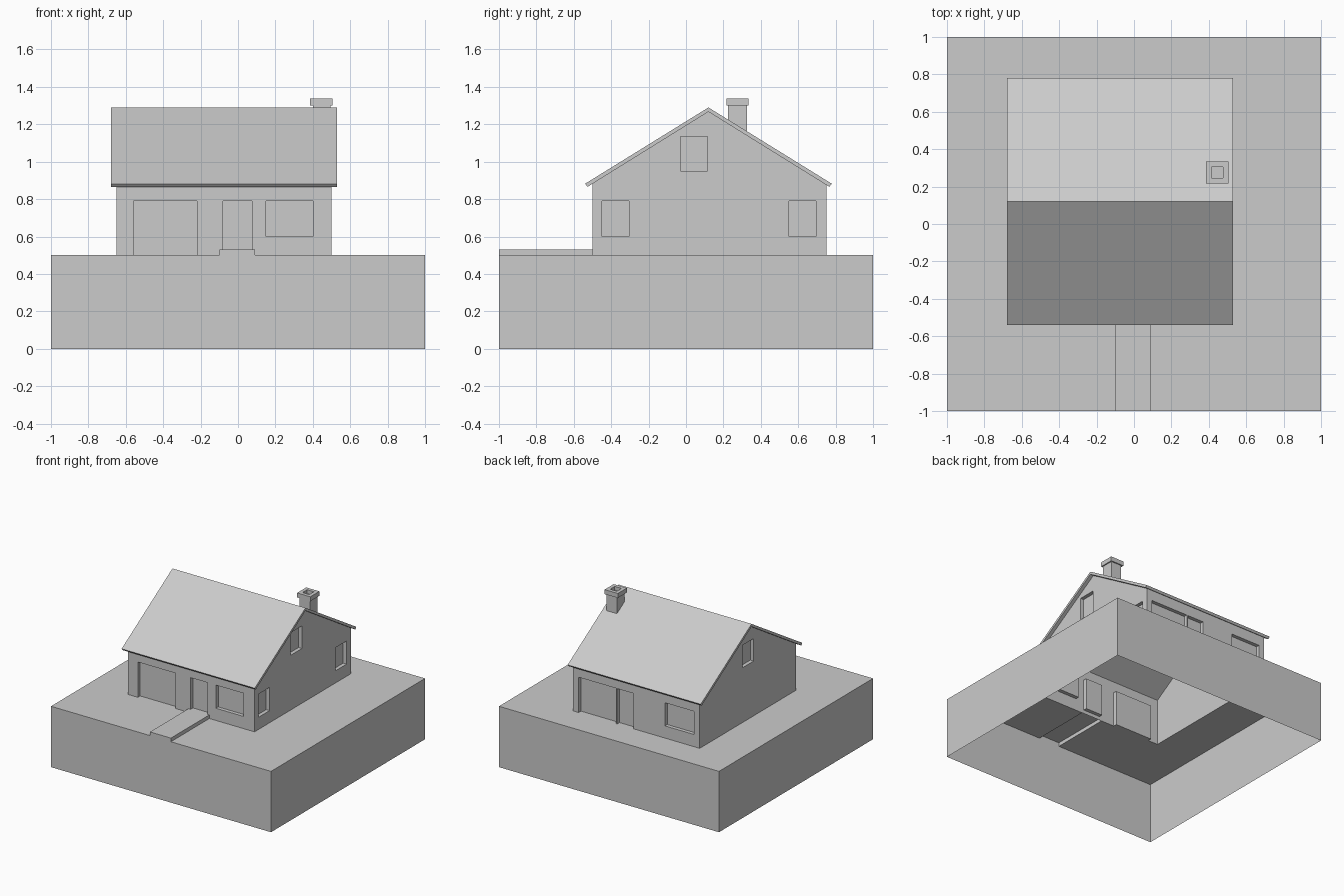
import bpy, bmesh
from mathutils import Vector

if "Cube" in bpy.data.objects:
    bpy.data.objects.remove(bpy.data.objects["Cube"])

X0, X1, Y0, Y1 = -0.65, 0.5, -0.5, 0.75      # house footprint
G, STEP = 0.5, 0.53                          # ground and path heights
RY, RZ = 0.12, 1.267                         # ridge under the roof
SLOPE, DEPTH = 0.62, 0.03                    # roof pitch, recess depth
EAVE = RZ - SLOPE * (RY - Y0)


def finish(name, bm):
    bmesh.ops.remove_doubles(bm, verts=bm.verts, dist=1e-4)
    bmesh.ops.recalc_face_normals(bm, faces=bm.faces)
    me = bpy.data.meshes.new(name)
    bm.to_mesh(me)
    bm.free()
    ob = bpy.data.objects.new(name, me)
    bpy.context.collection.objects.link(ob)
    return ob


def poly(bm, pts):
    return bm.faces.new([bm.verts.new(p) for p in pts])


def prism(name, profile, x0, x1):
    """Extrude a (y, z) outline along x."""
    bm = bmesh.new()
    f = poly(bm, [(x0, y, z) for y, z in profile])
    r = bmesh.ops.extrude_face_region(bm, geom=[f])
    vs = [v for v in r['geom'] if isinstance(v, bmesh.types.BMVert)]
    bmesh.ops.translate(bm, vec=(x1 - x0, 0, 0), verts=vs)
    return finish(name, bm)


def wall(bm, place, u0, u1, top, openings):
    """Flat wall skin with recessed panels; place(u, v, depth) gives the point."""
    us = sorted({u0, u1, *[o[i] for o in openings for i in (0, 1)]})
    vs = sorted({G, top, *[o[i] for o in openings for i in (2, 3)]})
    for a, b in zip(us, us[1:]):
        for c, d in zip(vs, vs[1:]):
            m, n = (a + b) / 2, (c + d) / 2
            if not any(o[0] < m < o[1] and o[2] < n < o[3] for o in openings):
                poly(bm, [place(u, v, 0) for u, v in ((a, c), (b, c), (b, d), (a, d))])
    for a, b, c, d in openings:
        ring = [(a, c), (b, c), (b, d), (a, d)]
        poly(bm, [place(u, v, DEPTH) for u, v in ring])
        for p, q in zip(ring, ring[1:] + ring[:1]):
            poly(bm, [place(*p, 0), place(*q, 0), place(*q, DEPTH), place(*p, DEPTH)])


# Hollow ground block, open below, with raised path and opening under the house
PX0, PX1 = -0.10, 0.09
bm = bmesh.new()
xs, ys = [-1, X0, PX0, PX1, X1, 1], [-1, Y0, Y1, 1]
for i, (a, b) in enumerate(zip(xs, xs[1:])):
    for j, (c, d) in enumerate(zip(ys, ys[1:])):
        if (i == 2 and j == 0) or (j == 1 and 0 < i < 4):
            continue
        poly(bm, [(a, c, G), (b, c, G), (b, d, G), (a, d, G)])
edge = [(x, -1) for x in xs] + [(1, y) for y in ys[1:]]
edge += [(x, 1) for x in xs[-2::-1]] + [(-1, y) for y in ys[-2::-1]]
for p, q in zip(edge, edge[1:]):
    poly(bm, [(*p, 0), (*q, 0), (*q, G), (*p, G)])
finish("ground_block", bm)

# Path skin
bm = bmesh.new()
poly(bm, [(PX0, -1, STEP), (PX1, -1, STEP), (PX1, Y0, STEP), (PX0, Y0, STEP)])
poly(bm, [(PX0, -1, G), (PX1, -1, G), (PX1, -1, STEP), (PX0, -1, STEP)])
for x in (PX0, PX1):
    poly(bm, [(x, -1, G), (x, Y0, G), (x, Y0, STEP), (x, -1, STEP)])
finish("path", bm)

# House walls: openings are (u0, u1, z0, z1)
LO, HI = 0.60, 0.79
bm = bmesh.new()
wall(bm, lambda u, v, d: Vector((u, Y0 + d, v)), X0, X1, EAVE,
     [(-0.56, -0.22, G, HI), (-0.08, 0.075, STEP, HI), (0.15, 0.40, LO, HI)])
wall(bm, lambda u, v, d: Vector((u, Y1 - d, v)), X0, X1, EAVE,
     [(0.11, 0.45, G, HI), (-0.05, 0.10, G, HI), (-0.60, -0.335, LO, HI)])
wall(bm, lambda u, v, d: Vector((X1 - d, u, v)), Y0, Y1, RZ + 0.1,
     [(-0.45, -0.305, LO, HI), (0.55, 0.695, LO, HI), (-0.03, 0.115, 0.95, 1.135)])
wall(bm, lambda u, v, d: Vector((X0 + d, u, v)), Y0, Y1, RZ + 0.1,
     [(0.05, 0.195, 0.95, 1.135)])
bmesh.ops.remove_doubles(bm, verts=bm.verts, dist=1e-4)
# Trim the gables to the roof pitch
for s in (-1, 1):
    bmesh.ops.bisect_plane(bm, geom=bm.verts[:] + bm.edges[:] + bm.faces[:], dist=1e-5,
                           plane_co=(0, RY, RZ), plane_no=(0, s * SLOPE, 1), clear_outer=True)
finish("house_walls", bm)

# Roof slab
prism("roof", [(-0.54, 0.882), (RY, 1.29), (0.78, 0.882),
               (0.766, 0.866), (RY, RZ), (-0.526, 0.866)], -0.68, 0.53)

# Chimney shaft with its foot on the roof slope
prism("chimney_shaft", [(0.225, 1.21), (0.325, 1.15), (0.325, 1.30), (0.225, 1.30)], 0.40, 0.495)

# Chimney cap with flue hole
cap = prism("chimney_cap", [(0.217, 1.30), (0.335, 1.30), (0.335, 1.337), (0.217, 1.337)],
            0.385, 0.505)
bm = bmesh.new()
bm.from_mesh(cap.data)
top = max(bm.faces, key=lambda f: f.calc_center_median().z)
bmesh.ops.inset_region(bm, faces=[top], thickness=0.041)
r = bmesh.ops.extrude_face_region(bm, geom=[top])
bmesh.ops.translate(bm, vec=(0, 0, -0.03),
                    verts=[v for v in r['geom'] if isinstance(v, bmesh.types.BMVert)])
if top.is_valid:
    bmesh.ops.delete(bm, geom=[top], context='FACES_ONLY')
bmesh.ops.recalc_face_normals(bm, faces=bm.faces)
bm.to_mesh(cap.data)
bm.free()
